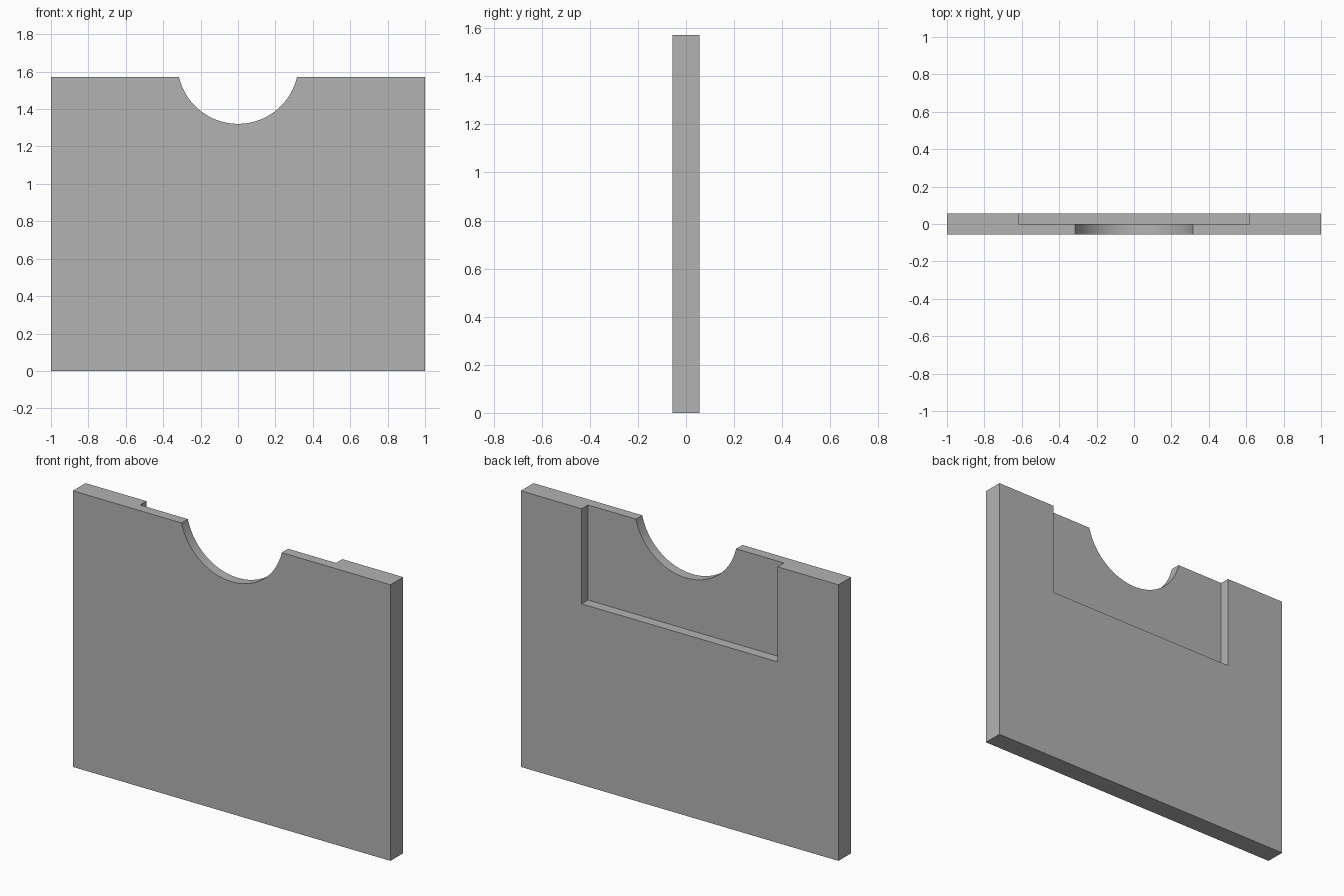
import bpy
import math

WIDTH, THICK, HEIGHT = 2.0, 0.114, 1.571
RECESS_HALF, RECESS_FLOOR = 0.617, 1.03
NOTCH_RADIUS, NOTCH_CENTRE = 0.324, 1.645

old = bpy.data.objects.get("Cube")
if old:
    bpy.data.objects.remove(old, do_unlink=True)

grey = bpy.data.materials.new("plain grey")
grey.use_nodes = True
colour = (0.45, 0.45, 0.45, 1)
grey.diffuse_color = colour
grey.node_tree.nodes["Principled BSDF"].inputs["Base Color"].default_value = colour


def box(name, low, high):
    """Box between two opposite corners."""
    centre = [(a + b) / 2 for a, b in zip(low, high)]
    bpy.ops.mesh.primitive_cube_add(size=1, location=centre)
    obj = bpy.context.object
    obj.name = name
    obj.scale = [b - a for a, b in zip(low, high)]
    bpy.ops.object.transform_apply(location=True, rotation=True, scale=True)
    obj.data.materials.append(grey)
    return obj


def cut(target, cutter):
    """Subtract a cutter and keep it hidden."""
    mod = target.modifiers.new(cutter.name, "BOOLEAN")
    mod.operation = "DIFFERENCE"
    mod.solver = "EXACT"
    mod.object = cutter
    bpy.context.view_layer.objects.active = target
    bpy.ops.object.modifier_apply(modifier=mod.name)
    bpy.data.objects.remove(cutter, do_unlink=True)


# Upright panel
panel = box("panel", (-WIDTH / 2, -THICK / 2, 0), (WIDTH / 2, THICK / 2, HEIGHT))

# Half-depth recess in the back, open at the top
cut(panel, box("recess_cutter", (-RECESS_HALF, 0, RECESS_FLOOR),
               (RECESS_HALF, THICK, HEIGHT + 0.2)))

# Round finger notch through the top edge
bpy.ops.mesh.primitive_cylinder_add(vertices=128, radius=NOTCH_RADIUS, depth=1,
                                    location=(0, 0, NOTCH_CENTRE),
                                    rotation=(math.pi / 2, 0, 0))
notch = bpy.context.object
notch.name = "notch_cutter"
notch.data.materials.append(grey)
cut(panel, notch)

# Smooth the notch wall, keep corners crisp
bpy.ops.object.select_all(action="DESELECT")
panel.select_set(True)
bpy.context.view_layer.objects.active = panel
bpy.ops.object.shade_smooth_by_angle(angle=math.radians(30))
